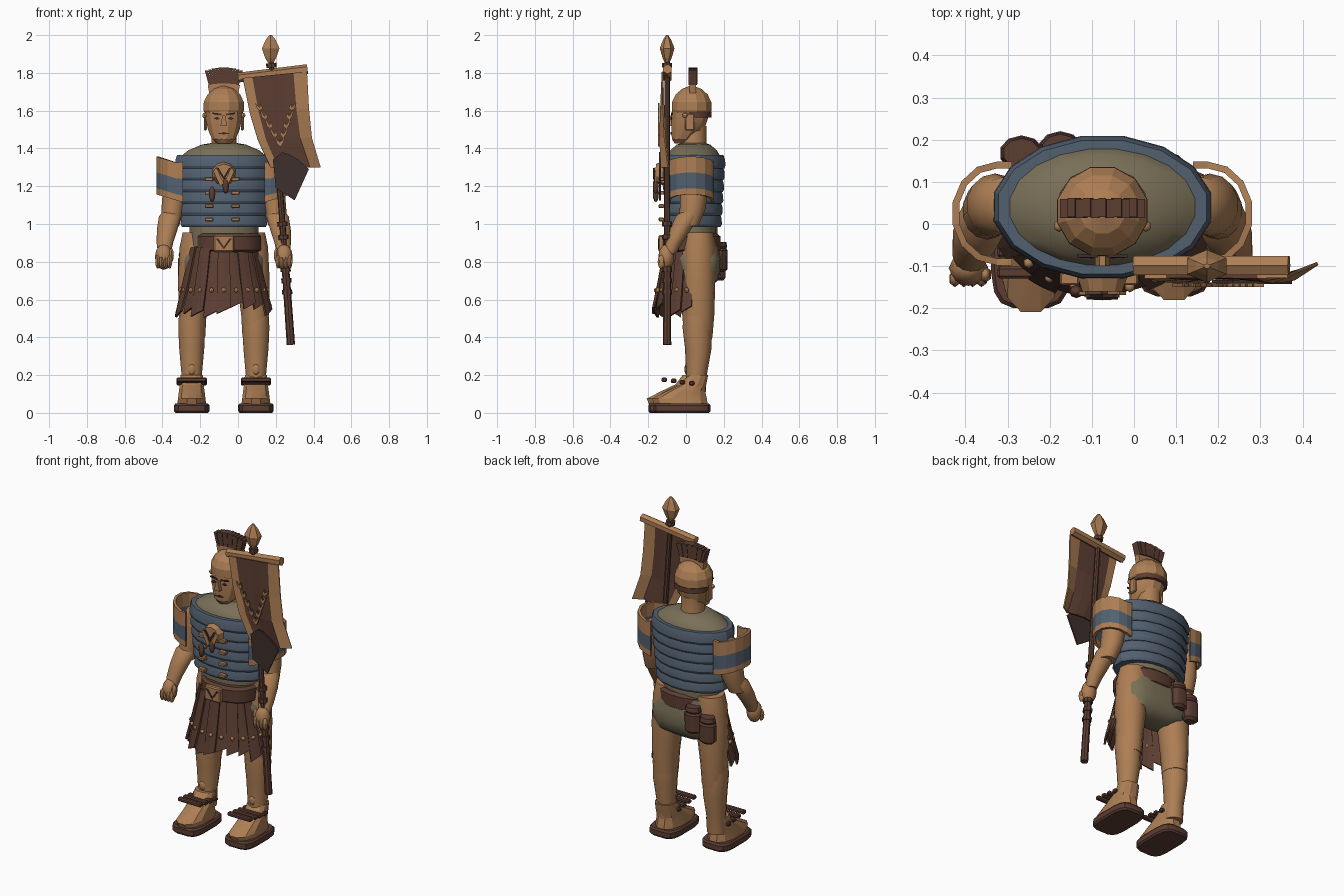
import bpy, bmesh, math, random
from mathutils import Vector

random.seed(4)
if "Cube" in bpy.data.objects:
    bpy.data.objects.remove(bpy.data.objects["Cube"], do_unlink=True)


def material(name, red, green, blue):
    mat = bpy.data.materials.new(name)
    mat.use_nodes = True
    colour = (red, green, blue, 1)
    mat.diffuse_color = colour
    shader = next(n for n in mat.node_tree.nodes if n.type == 'BSDF_PRINCIPLED')
    shader.inputs["Base Color"].default_value = colour
    return mat


TAN = material("warm tan", .42, .21, .09)
BLUE = material("steel blue", .085, .118, .162)
BROWN = material("leather brown", .105, .047, .032)
DARK = material("dark brown", .048, .029, .025)
OLIVE = material("olive cloth", .19, .16, .095)
MIDDLE = -.075     # the body's own centre line
SIDES = (("right", -1), ("left", 1))


def finish(name, bm, mats, angle=None):
    bmesh.ops.recalc_face_normals(bm, faces=bm.faces)
    mesh = bpy.data.meshes.new(name)
    bm.to_mesh(mesh)
    bm.free()
    for mat in mats:
        mesh.materials.append(mat)
    obj = bpy.data.objects.new(name, mesh)
    bpy.context.collection.objects.link(obj)
    if angle:
        bpy.ops.object.select_all(action='DESELECT')
        obj.select_set(True)
        bpy.context.view_layer.objects.active = obj
        bpy.ops.object.shade_smooth_by_angle(angle=math.radians(angle))
    return obj


def loft(name, rings, mat, sides=14, power=1, angle=40):
    """Skin level rings, each (x, y, z, radius x, radius y)."""
    bm = bmesh.new()
    loops = []
    for x, y, z, rx, ry in rings:
        loop = []
        for i in range(sides):
            a = math.tau * (i + .5) / sides
            c, s = math.cos(a), math.sin(a)
            loop.append(bm.verts.new((x + rx * math.copysign(abs(c) ** power, c),
                                      y + ry * math.copysign(abs(s) ** power, s), z)))
        loops.append(loop)
    for low, high in zip(loops, loops[1:]):
        for i in range(sides):
            j = (i + 1) % sides
            bm.faces.new((low[i], low[j], high[j], high[i]))
    bm.faces.new(loops[0])
    bm.faces.new(loops[-1])
    return finish(name, bm, [mat], angle)


def rod(name, start, end, r1, r2, mat, sides=8):
    start, end = Vector(start), Vector(end)
    bm = bmesh.new()
    bmesh.ops.create_cone(bm, cap_ends=True, segments=sides, radius1=r1, radius2=r2,
                          depth=(end - start).length)
    bm.transform((end - start).to_track_quat('Z', 'Y').to_matrix().to_4x4())
    bmesh.ops.translate(bm, verts=bm.verts, vec=(start + end) / 2)
    return finish(name, bm, [mat])


def ball(name, centre, size, mat, sides=8):
    bm = bmesh.new()
    bmesh.ops.create_uvsphere(bm, u_segments=sides, v_segments=6, radius=1)
    bmesh.ops.scale(bm, verts=bm.verts, vec=size)
    bmesh.ops.translate(bm, verts=bm.verts, vec=centre)
    return finish(name, bm, [mat], 50)


def box(name, centre, size, mat, bevel):
    bm = bmesh.new()
    bmesh.ops.create_cube(bm, size=1)
    bmesh.ops.scale(bm, verts=bm.verts, vec=size)
    bmesh.ops.bevel(bm, geom=bm.edges, offset=bevel, segments=1, affect='EDGES')
    bmesh.ops.translate(bm, verts=bm.verts, vec=centre)
    return finish(name, bm, [mat])


def plate(name, outline, y, mat, thick=.008):
    """Flat front-facing outline of (x, z) points."""
    bm = bmesh.new()
    face = bm.faces.new([bm.verts.new((x, y, z)) for x, z in outline])
    out = bmesh.ops.extrude_face_region(bm, geom=[face])
    moved = [v for v in out["geom"] if isinstance(v, bmesh.types.BMVert)]
    bmesh.ops.translate(bm, verts=moved, vec=(0, thick, 0))
    return finish(name, bm, [mat])


def sheet(name, rows, mats, pick, thick):
    """Grid of points made solid; pick(row, column) gives the colour."""
    bm = bmesh.new()
    grid = [[bm.verts.new(p) for p in row] for row in rows]
    for r in range(len(grid) - 1):
        for c in range(len(grid[0]) - 1):
            face = bm.faces.new((grid[r][c], grid[r][c + 1], grid[r + 1][c + 1], grid[r + 1][c]))
            face.material_index = pick(r, c)
    solid = finish(name, bm, mats).modifiers.new("thickness", 'SOLIDIFY')
    solid.thickness = thick
    solid.offset = 0


# Torso: olive collar, overlapping armour hoops, hips
loft("tunic_collar", [(MIDDLE, .04, z, rx, ry) for z, rx, ry in
     ((1.3, .235, .145), (1.355, .235, .145), (1.39, .19, .125), (1.42, .12, .09), (1.43, .06, .06))], OLIVE, 20)
for k in range(6):
    top, drop = 1.365 - k * .062, .071
    wide = .252 - .006 * k
    loft("armour_hoop", [(MIDDLE, .04, top - drop * t, wide + g, wide * .64 + g) for t, g in
         ((0, -.018), (0, 0), (.35, .009), (.8, .011), (1, .004), (1, -.03))], BLUE, 16, 1, 25)
loft("tunic_waist", [(MIDDLE, .04, z, .187, .128) for z in (.88, 1.02)], OLIVE)
loft("tunic_hips", [(MIDDLE, .064, z, rx, ry) for z, rx, ry in
     ((.665, .09, .06), (.7, .19, .105), (.76, .218, .12), (.82, .215, .121), (.87, .185, .11), (.93, .16, .1))], OLIVE, 20, .55)
loft("belt", [(MIDDLE + .022, .03, z, .174 + g, .15 + g) for z, g in
     ((.85, -.012), (.862, .004), (.935, .004), (.95, -.012))], BROWN, 16, .85)
box("belt_buckle", (MIDDLE, -.13, .897), (.108, .03, .088), TAN, .006)
for name, s in SIDES:
    plate(name + "_buckle_mark", [(MIDDLE + s * x, z) for x, z in ((0, .866), (.042, .922), (.028, .922), (0, .88))], -.149, DARK)

# Chest clasps and medallion
for k in range(4):
    for name, s in SIDES:
        box(name + "_clasp", (MIDDLE - .008 + s * .07, -.13, 1.237 - k * .071), (.046, .03, .02), TAN, .004)
rod("medallion", (MIDDLE, -.12, 1.268), (MIDDLE, -.16, 1.268), .064, .05, TAN, 10)
for name, s in SIDES:
    plate(name + "_medallion_wing", [(MIDDLE + s * x, z) for x, z in
          ((0, 1.215), (.04, 1.3), (.056, 1.28), (.02, 1.2))], -.168, TAN)
    plate(name + "_medallion_groove", [(MIDDLE + s * x, z) for x, z in
          ((0, 1.235), (.04, 1.293), (.028, 1.297), (0, 1.25))], -.174, DARK)
    ball(name + "_pendant", (MIDDLE - .026 + s * .036, -.16, 1.18 + s * .022), (.017, .016, .042), BROWN)

# Leather skirt strips across the front, each with a stud; end strips hang low
STRIPS = 11
for k in range(STRIPS):
    turn = math.pi * (k + .5) / STRIPS
    bottom = random.uniform(.5, .56)
    top = .74 if k in (0, STRIPS - 1) else .875
    out = (k % 2) * .01
    rows = []
    for t in (0, .5, 1):
        row = []
        z = top + (bottom - top) * t
        fall = (.875 - z) / .35
        for e in (-.17, 0, .17):
            a = math.pi + turn + e * (1 - .15 * t)
            row.append((MIDDLE + (.17 + .08 * fall + out) * math.cos(a),
                        .03 + (.132 + .063 * fall + out) * math.sin(a),
                        z + (.1 * (e + .17) if t == 1 else 0)))
        rows.append(row)
    sheet("skirt_strip", rows, [BROWN], lambda r, c: 0, .012)
    a = math.pi + turn
    ball("skirt_stud", (MIDDLE + .232 * math.cos(a), .03 + .187 * math.sin(a), .65), (.013, .013, .013), TAN, 6)

# Legs, sandals, arms and shoulder guards, on both sides
for name, s in SIDES:
    def at(offset):
        return MIDDLE + s * offset

    step = -.035 + s * .014     # the right foot stands slightly ahead
    loft(name + "_thigh", [(at(d), .065, z, rx, ry) for d, z, rx, ry in
         ((.165, .4, .068, .075), (.165, .52, .075, .085), (.155, .7, .09, .09), (.138, .88, .098, .092), (.13, .955, .09, .08))], TAN)
    loft(name + "_shin", [(at(.17), y, z, rx, ry) for y, z, rx, ry in
         ((.052, .1, .055, .052), (.055, .2, .055, .055), (.065, .34, .068, .07), (.06, .45, .073, .078), (.06, .51, .07, .075))], TAN)
    loft(name + "_foot", [(at(.17), step + y, z, rx, ry) for y, z, rx, ry in
         ((-.005, .045, .079, .145), (-.014, .075, .075, .15), (.02, .115, .07, .105), (.06, .15, .065, .07), (.085, .2, .06, .055))],
         TAN, 12, .85, 20)
    loft(name + "_sandal_sole", [(at(.17), step, z, .095 - g, .152 - g) for z, g in
         ((0, .008), (.01, 0), (.04, 0), (.05, .008))], BROWN, 16, .5, 30)
    for k, y in enumerate((-.115, -.065, -.02, .03)):
        box(name + "_ankle_strap", (at(.17), y, .175 - .006 * k), (.16, .028, .024), BROWN, .006)
    ball(name + "_shin_stud", (at(.17), .001, .23), (.021, .009, .028), TAN)

    loft(name + "_upper_arm", [(at(d), y, z, r, r * 1.1) for d, y, z, r in
         ((.285, .01, .99, .05), (.27, .035, 1.08, .062), (.255, .045, 1.2, .068), (.235, .045, 1.29, .06), (.22, .045, 1.325, .025))], TAN)
    loft(name + "_forearm", [(at(d), y, z, r, r) for d, y, z, r in
         ((.315, -.09, .84, .034), (.312, -.065, .9, .045), (.3, -.03, .97, .056), (.285, .005, 1.04, .06), (.28, .02, 1.07, .04))], TAN)
    ball(name + "_hand", (at(.318), -.105, .825), (.047, .042, .068), TAN)
    for k in range(4):
        ball(name + "_finger", (at(.287 + k * .021), -.13, .8), (.015, .02, .037), TAN, 6)
    ball(name + "_thumb", (at(.278), -.12, .835), (.015, .02, .038), TAN, 6)

    rows = []
    for height in (0, .035, .125, .215):
        row = [(at(.215), .025 - .115, 1.115 + height)]
        for k in range(8):
            a = math.pi * (k / 7 - .5)
            reach = math.cos(a)
            row.append((at(.25 + .1 * reach), .025 + .115 * math.sin(a), 1.125 + height * .93 + .032 * reach))
        row.append((at(.215), .025 + .115, 1.115 + height))
        rows.append(row)
    sheet(name + "_shoulder_guard", rows, [TAN, BLUE], lambda r, c: int(r == 1), .016)

# Head, face and crested helmet
loft("neck", [(MIDDLE, .04, z, r, r) for z, r in ((1.38, .08), (1.43, .068), (1.52, .068))], TAN)
loft("head", [(MIDDLE, y, z, rx, ry) for y, z, rx, ry in
     ((-.025, 1.425, .035, .035), (-.015, 1.45, .065, .062), (.01, 1.5, .087, .09), (.02, 1.56, .1, .1), (.025, 1.64, .1, .1))],
     TAN, 12, 1, 25)
loft("helmet_dome", [(MIDDLE, .03, z, r, r * .98) for z, r in
     ((1.59, .105), (1.6, .111), (1.645, .11), (1.685, .09), (1.715, .055), (1.73, .015))], TAN, 12, 1, 15)
loft("helmet_neck_band", [(MIDDLE, .05, z, .106, .087) for z in (1.565, 1.595)], BROWN, 12)
plate("nose", [(MIDDLE + x, z) for x, z in ((-.018, 1.52), (.018, 1.52), (.007, 1.575), (-.007, 1.575))], -.1, TAN, .03)
plate("mouth", [(MIDDLE + x, z) for x, z in ((-.03, 1.478), (0, 1.487), (.03, 1.478), (0, 1.474))], -.083, DARK)
for name, s in SIDES:
    plate(name + "_brow", [(MIDDLE + s * x, z) for x, z in ((.012, 1.575), (.06, 1.582), (.06, 1.59), (.012, 1.584))], -.08, DARK)
    plate(name + "_eye", [(MIDDLE + s * x, z) for x, z in ((.02, 1.558), (.035, 1.552), (.053, 1.558), (.035, 1.567))], -.081, DARK)
    box(name + "_cheek_guard", (MIDDLE + s * .098, .02, 1.54), (.016, .05, .09), TAN, .006)
    ball(name + "_helmet_rivet", (MIDDLE + s * .103, -.005, 1.575), (.013, .014, .014), TAN, 6)
plate("crest_holder", [(MIDDLE + x, z) for x, z in
      ((-.075, 1.68), (.075, 1.68), (.085, 1.735), (.05, 1.748), (-.05, 1.748), (-.085, 1.735))], .018, TAN, .036)
BRISTLES = 11
for k in range(BRISTLES):
    u = 2 * k / (BRISTLES - 1) - 1
    low, high = MIDDLE + .072 * u, MIDDLE + .092 * u
    base, rise = 1.745 - .008 * u * u, 1.828 - .016 * u * u
    plate("crest_bristle", [(low - .008, base), (low + .008, base), (high + .009, rise), (high - .009, rise)],
          .014 + .003 * (k % 2), BROWN, .045)

# Standard: leaning pole, grip, crossbar and spear tip
def pole(z):
    return Vector((.28 - (z - .36) * .07, -.1, z))

rod("standard_pole", pole(.7), pole(1.88), .017, .014, BROWN)
rod("pole_grip", pole(.36), pole(.78), .022, .02, BROWN)
for z in (.64, .7, .76, .93, 1.0, 1.84):
    rod("pole_collar", pole(z - .012), pole(z + .012), .027, .027, BROWN)
rod("banner_crossbar", (0, -.098, 1.775), (.368, -.098, 1.82), .026, .026, TAN, 6)
loft("spear_tip", [(.173, -.1, z, r, r * .72) for z, r in
     ((1.855, .018), (1.88, .034), (1.93, .054), (1.975, .03), (2, .008))], TAN, 6, 1, None)

# Hanging cloth with tan borders, a dark torn point and a laurel
rows = []
for z, left, right, swing in ((1.79, .025, .365, 0), (1.6, .062, .375, .008), (1.45, .105, .39, .012), (1.3, .172, .436, .005)):
    rows.append([(left + (right - left) * u, -.125 - swing + (.018 * math.sin(u * 4) + .05 * (u == 1)) * (1.8 - z) * 2,
                  z + .035 * (u - .5) * (z - 1.3) * 2) for u in (0, .15, .4, .6, .79, 1)])
sheet("banner_cloth", rows, [TAN, BROWN], lambda r, c: int(0 < c < 4), .008)
plate("banner_dark_point", [(.185, 1.34), (.235, 1.38), (.27, 1.37), (.32, 1.34), (.375, 1.29), (.3, 1.125), (.2, 1.19)], -.142, DARK, .009)
for name, tip_x, s in (("right", .115, -1), ("left", .285, 1)):
    root, tip = Vector((.222, 1.41)), Vector((tip_x, 1.6))
    plate(name + "_laurel_stem", [root, root + Vector((.008, 0)), tip + Vector((.008, 0)), tip], -.147, TAN)
    for k in range(5):
        p = root.lerp(tip, k / 4)
        for lean in (-1, 1):
            plate(name + "_laurel_leaf", [p, p + Vector((lean * .016, .014)), p + Vector((lean * .014 + s * .01, .04)),
                  p + Vector((0, .018))], -.149, TAN)

# Pouches hanging from the back of the belt
for x, y, z in ((-.267, .168, .78), (-.175, .178, .825)):
    loft("belt_pouch", [(x, y, z + h, r, r * .8) for h, r in
         ((-.08, .034), (-.065, .052), (.035, .053), (.045, .044), (.055, .05), (.08, .044))], BROWN, 10, 1, 30)
